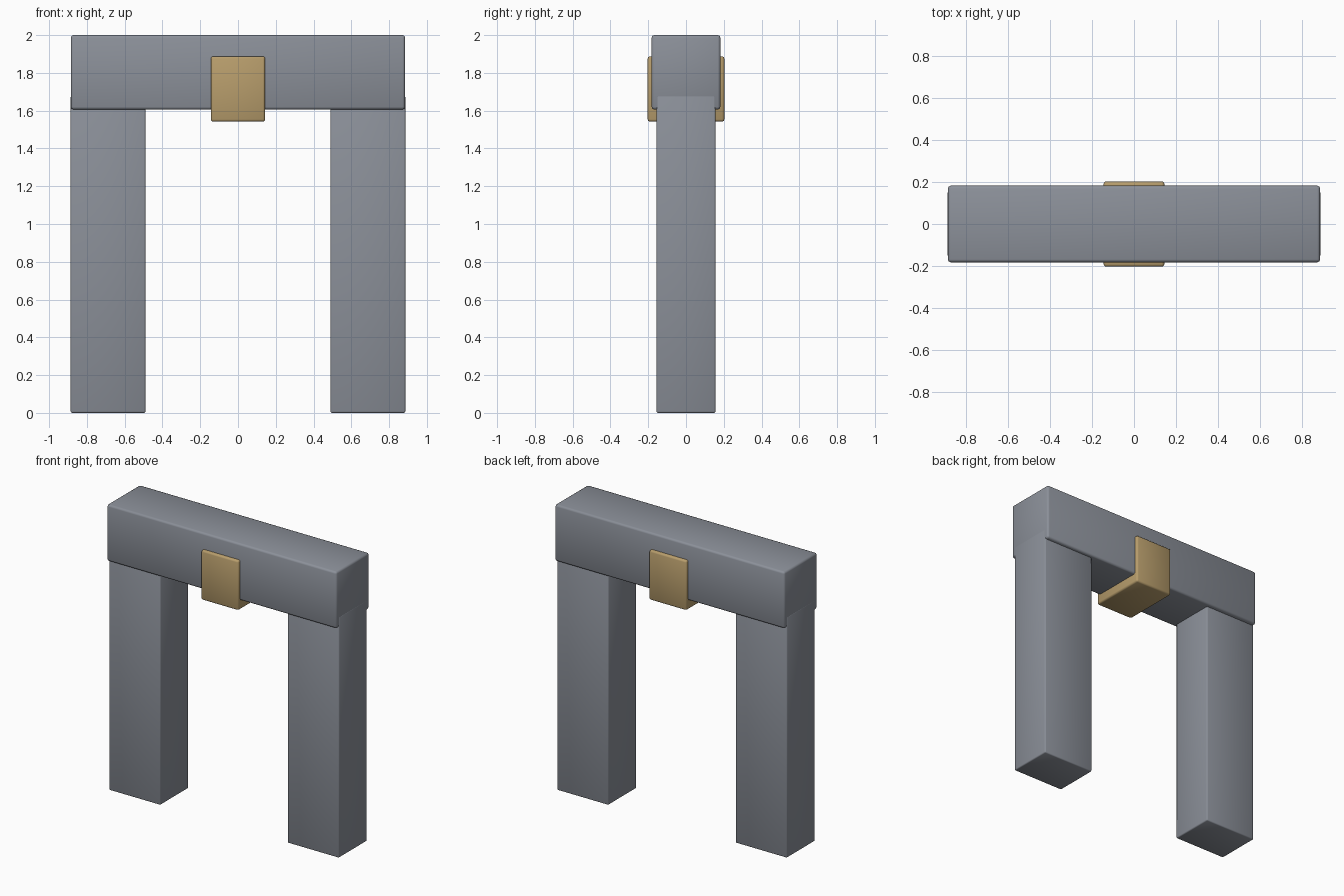
import bpy

if "Cube" in bpy.data.objects:
    bpy.data.objects.remove(bpy.data.objects["Cube"], do_unlink=True)


def make_material(name, colour):
    mat = bpy.data.materials.new(name)
    mat.use_nodes = True
    mat.diffuse_color = colour
    mat.node_tree.nodes["Principled BSDF"].inputs["Base Color"].default_value = colour
    return mat


def rounded_block(name, centre, size, bevel, mat):
    bpy.ops.mesh.primitive_cube_add(size=1, location=centre)
    block = bpy.context.object
    block.name = name
    block.scale = size
    bpy.ops.object.transform_apply(location=False, rotation=False, scale=True)
    block.data.materials.append(mat)
    edge = block.modifiers.new("Soft edges", "BEVEL")
    edge.width = bevel
    edge.segments = 2
    bpy.ops.object.shade_smooth()
    return block


stone = make_material("grey stone", (0.26, 0.28, 0.32, 1))
sandstone = make_material("tan sandstone", (0.48, 0.34, 0.15, 1))

# Two upright posts, running a little way up into the lintel
for side, label in ((1, "left"), (-1, "right")):
    rounded_block(label + "_post", (side * 0.688, 0, 0.84), (0.396, 0.312, 1.68), 0.008, stone)

# Lintel across the top
rounded_block("lintel", (0, 0, 1.803), (1.77, 0.364, 0.394), 0.014, stone)

# Keystone block through the middle of the lintel
rounded_block("keystone", (0, 0, 1.715), (0.288, 0.406, 0.346), 0.012, sandstone)
